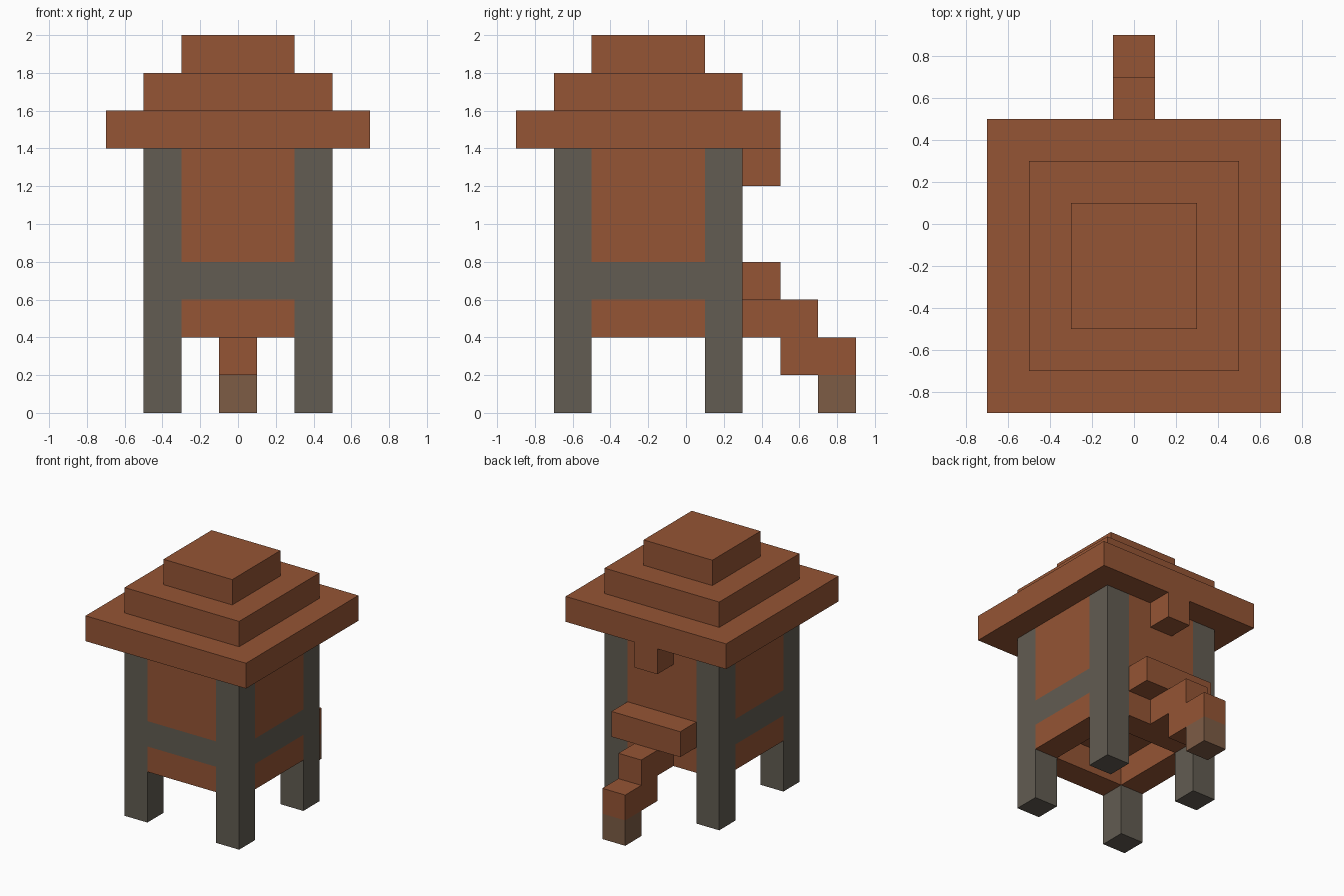
import bpy

old = bpy.data.objects.get("Cube")
if old:
    bpy.data.objects.remove(old, do_unlink=True)


def material(name, rgb):
    m = bpy.data.materials.new(name)
    m.use_nodes = True
    colour = (*rgb, 1.0)
    m.diffuse_color = colour
    m.node_tree.nodes["Principled BSDF"].inputs["Base Color"].default_value = colour
    return m


brick = material("red brown clay", (0.30, 0.09, 0.035))
stone = material("grey stone", (0.122, 0.107, 0.084))
earth = material("dusty brown", (0.205, 0.107, 0.06))


def box(name, x, y, z, mat):
    """Box spanning the (low, high) pairs along each axis."""
    spans = (x, y, z)
    bpy.ops.mesh.primitive_cube_add(size=1)
    ob = bpy.context.object
    ob.name = name
    for v in ob.data.vertices:
        v.co = [(lo + hi) / 2 + c * (hi - lo) for c, (lo, hi) in zip(v.co, spans)]
    ob.data.materials.append(mat)
    return ob


U = 0.2          # block size
CY = -0.2        # centre of the tower in y
OUT, INN = 0.5, 0.3   # outer and inner half widths of the walls

# Corner legs
for sx, side in ((-1, "right"), (1, "left")):
    for sy, end in ((-1, "front"), (1, "back")):
        x = sorted((sx * INN, sx * OUT))
        y = sorted((CY + sy * INN, CY + sy * OUT))
        box(f"{end}_{side}_leg", x, y, (0, 1.4), stone)

# Walls between the legs: lower strip, stone band, upper panel
layers = (("lower_wall", (0.4, 0.6), brick),
          ("wall_band", (0.6, 0.8), stone),
          ("upper_wall", (0.8, 1.4), brick))
for part, z, mat in layers:
    for s, end, side in ((-1, "front", "right"), (1, "back", "left")):
        across = sorted((s * INN, s * OUT))
        box(f"{end}_{part}", (-INN, INN), [CY + a for a in across], z, mat)
        box(f"{side}_{part}", across, (CY - INN, CY + INN), z, mat)

# Raised floor
box("floor", (-INN, INN), (CY - INN, CY + INN), (0.6, 0.8), brick)

# Stepped roof
for i, half in enumerate((0.7, 0.5, 0.3)):
    z = 1.4 + i * U
    box(f"roof_tier_{i + 1}", (-half, half), (CY - half, CY + half), (z, z + U), brick)

# Back ledge, bracket under the eave and steps
BACK = CY + OUT
box("back_ledge", (-INN, INN), (BACK, BACK + U), (0.6, 0.8), brick)
box("eave_bracket", (-0.1, 0.1), (BACK, BACK + U), (1.2, 1.4), brick)
box("upper_step", (-0.1, 0.1), (BACK, BACK + 2 * U), (0.4, 0.6), brick)
box("lower_step", (-0.1, 0.1), (BACK + U, BACK + 3 * U), (0.2, 0.4), brick)
box("step_foot", (-0.1, 0.1), (BACK + 2 * U, BACK + 3 * U), (0, 0.2), earth)
